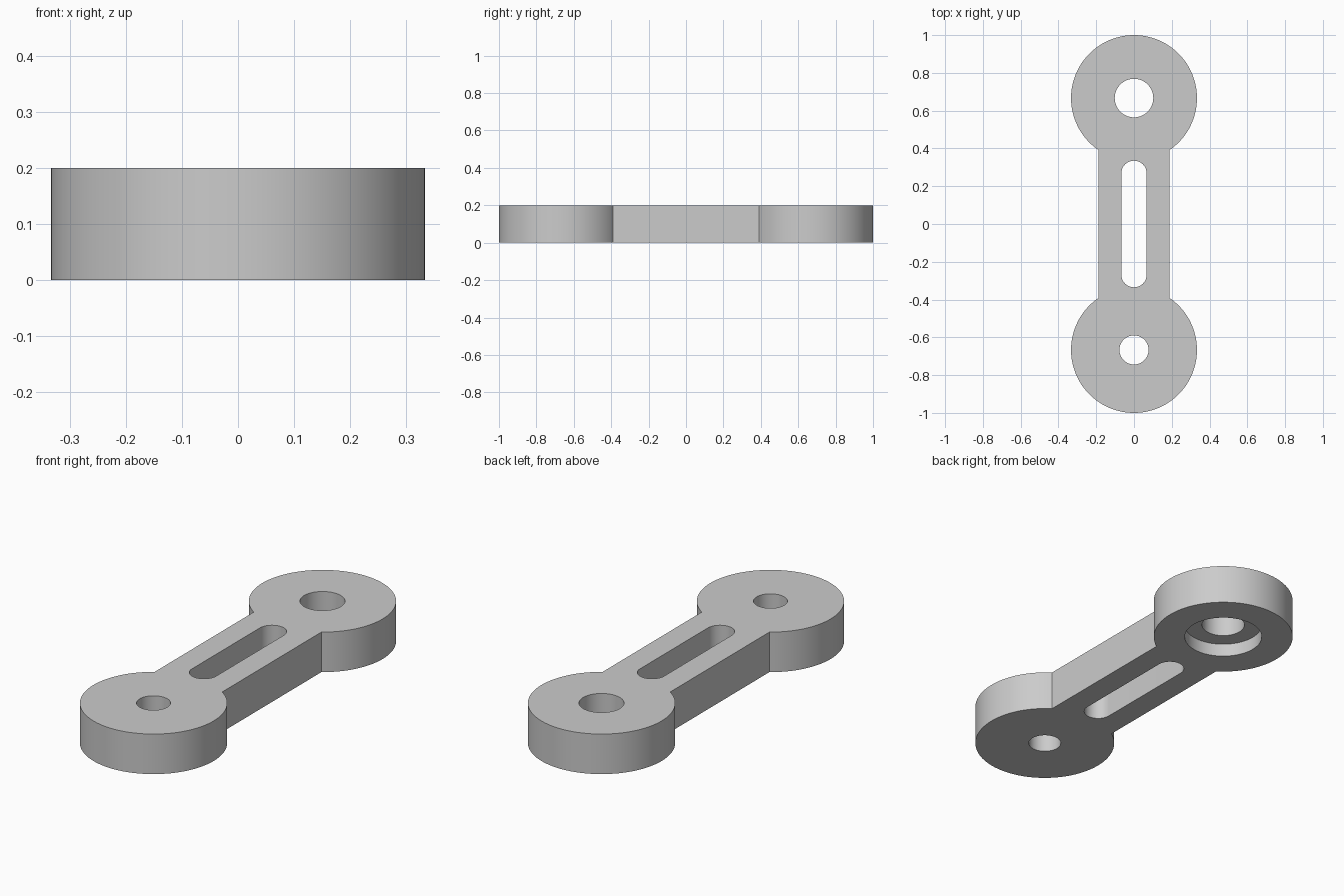
import bpy, bmesh
from math import pi, sin, cos, asin

if "Cube" in bpy.data.objects:
    bpy.data.objects.remove(bpy.data.objects["Cube"], do_unlink=True)

THICK = 0.2          # plate thickness
END_Y = 2 / 3        # distance of each round end from the middle
END_R = 1 / 3        # radius of the round ends
BAR_HALF = 0.187     # half width of the connecting bar

grey = bpy.data.materials.new("plain_grey")
grey.use_nodes = True
colour = (0.6, 0.6, 0.6, 1)
grey.diffuse_color = colour
grey.node_tree.nodes["Principled BSDF"].inputs["Base Color"].default_value = colour


def arc(cy, r, start, end, steps):
    """Points on an arc centred at (0, cy)."""
    angles = [start + (end - start) * i / steps for i in range(steps + 1)]
    return [(r * cos(a), cy + r * sin(a)) for a in angles]


def prism(name, outline, z0, z1):
    """Extrude a closed counter-clockwise outline from z0 to z1."""
    bm = bmesh.new()
    base = bm.faces.new([bm.verts.new((x, y, z0)) for x, y in outline])
    top = bmesh.ops.extrude_face_region(bm, geom=[base], use_keep_orig=True)["geom"]
    verts = [v for v in top if isinstance(v, bmesh.types.BMVert)]
    bmesh.ops.translate(bm, verts=verts, vec=(0, 0, z1 - z0))
    bmesh.ops.recalc_face_normals(bm, faces=bm.faces)
    mesh = bpy.data.meshes.new(name)
    bm.to_mesh(mesh)
    bm.free()
    mesh.materials.append(grey)
    obj = bpy.data.objects.new(name, mesh)
    bpy.context.collection.objects.link(obj)
    return obj


def dumbbell(half, r, a, steps):
    """Two arcs joined by straight sides; a is the angle where each arc starts."""
    return arc(half, r, a, pi - a, steps) + arc(-half, r, pi + a, 2 * pi - a, steps)


def circle(cy, r):
    return arc(cy, r, 0, 2 * pi, 64)[:-1]


# Link body: round ends joined by a straight bar
neck = asin((END_R**2 - BAR_HALF**2) ** 0.5 / END_R)
link = prism("link_arm", dumbbell(END_Y, END_R, -neck, 96), 0, THICK)

# Slot, through holes and the recess under the back end
cutters = [
    prism("slot_cutter", dumbbell(0.268, 0.067, 0, 32), -0.1, 0.3),
    prism("front_hole_cutter", circle(-END_Y, 0.077), -0.1, 0.3),
    prism("back_hole_cutter", circle(END_Y, 0.102), -0.1, 0.3),
    prism("back_recess_cutter", circle(END_Y, 0.185), -0.1, 0.066),
]
bpy.ops.object.select_all(action="DESELECT")
bpy.context.view_layer.objects.active = link
link.select_set(True)
for cutter in cutters:
    cutter.hide_render = True
    mod = link.modifiers.new(cutter.name, "BOOLEAN")
    mod.operation = "DIFFERENCE"
    mod.solver = "EXACT"
    mod.object = cutter
    bpy.ops.object.modifier_apply(modifier=mod.name)
for cutter in cutters:
    bpy.data.objects.remove(cutter, do_unlink=True)

bpy.ops.object.shade_smooth_by_angle(angle=pi / 6)
